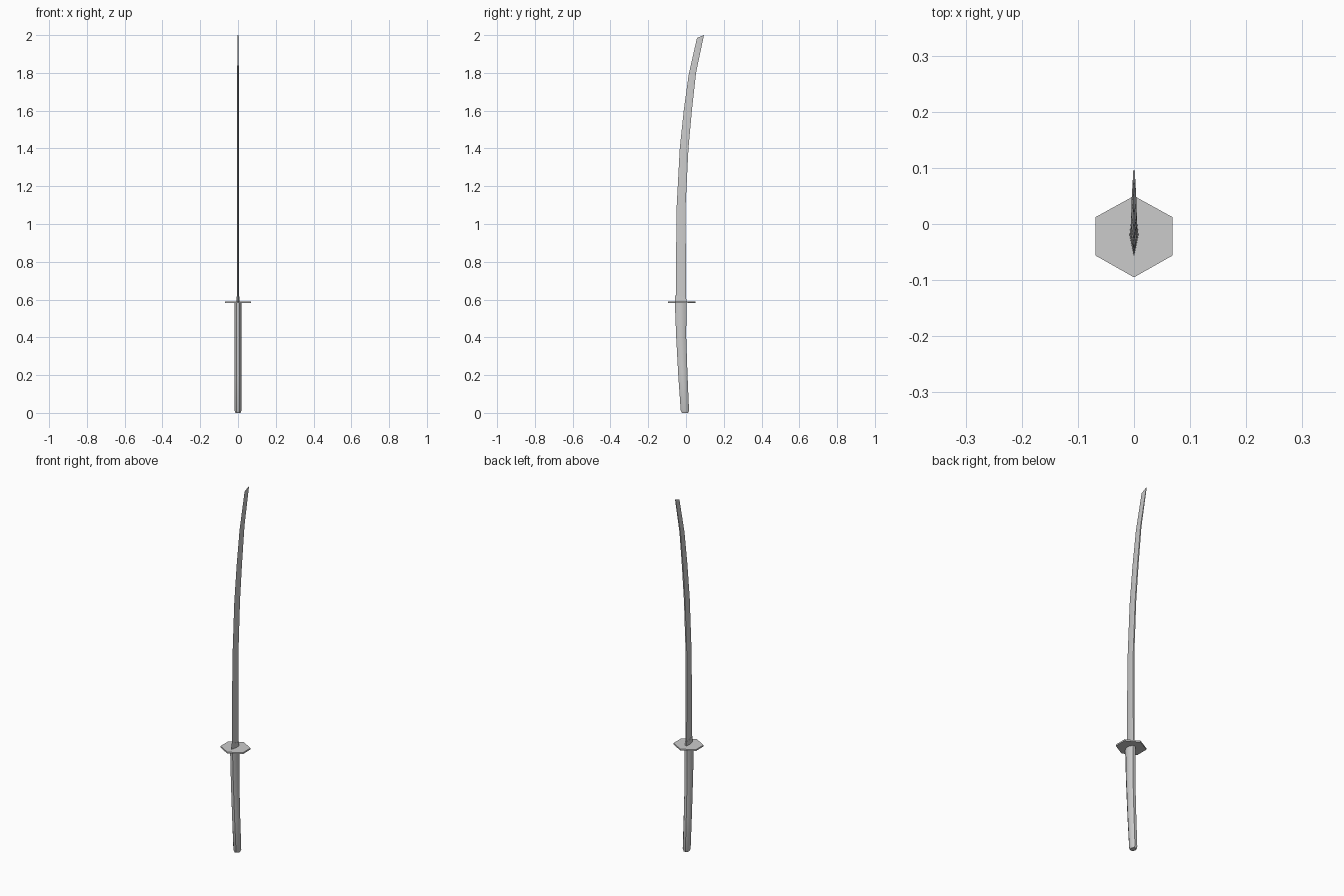
import bpy, bmesh, math

if "Cube" in bpy.data.objects:
    bpy.data.objects.remove(bpy.data.objects["Cube"])


def loft(name, rings, smooth=True):
    """Skin a list of equal-length point rings and cap both ends."""
    bm = bmesh.new()
    loops = [[bm.verts.new(p) for p in ring] for ring in rings]
    n = len(loops[0])
    for a, b in zip(loops, loops[1:]):
        for i in range(n):
            j = (i + 1) % n
            bm.faces.new((a[i], a[j], b[j], b[i]))
    bm.faces.new(loops[0][::-1])
    bm.faces.new(loops[-1])
    bmesh.ops.recalc_face_normals(bm, faces=bm.faces[:])
    me = bpy.data.meshes.new(name)
    bm.to_mesh(me)
    bm.free()
    ob = bpy.data.objects.new(name, me)
    bpy.context.collection.objects.link(ob)
    if smooth:
        bpy.ops.object.select_all(action='DESELECT')
        ob.select_set(True)
        bpy.context.view_layer.objects.active = ob
        bpy.ops.object.shade_smooth_by_angle(angle=math.radians(40))
    return ob


def blade_ring(edge, spine, z_edge, z_spine, t):
    """Wedge section: sharp edge at -y, ridge line, narrower spine at +y."""
    def at(f, x):
        return (x, edge + (spine - edge) * f, z_edge + (z_spine - z_edge) * f)
    return [at(0, 0), at(0.65, t), at(1, t * 0.7), at(1, -t * 0.7), at(0.65, -t)]


def oval_ring(y0, y1, z, w, sides=8):
    """Oval section spanning y0..y1 with half width w."""
    c, r = (y0 + y1) / 2, (y1 - y0) / 2
    k = math.cos(math.pi / sides)
    angles = [2 * math.pi * (i + 0.5) / sides for i in range(sides)]
    return [(w * math.cos(a) / k, c + r * math.sin(a) / k, z) for a in angles]


# Curved blade: edge y, spine y, edge z, spine z, half thickness
stations = [(-0.053, 0.0, 0.59, 0.59, 0.006), (-0.053, -0.001, 0.80, 0.80, 0.006),
            (-0.049, -0.002, 1.10, 1.10, 0.0055), (-0.033, 0.013, 1.40, 1.40, 0.005),
            (-0.012, 0.031, 1.60, 1.60, 0.005), (0.014, 0.053, 1.79, 1.80, 0.0045),
            (0.058, 0.095, 1.985, 2.0, 0.002)]
loft("blade", [blade_ring(*s) for s in stations])

# Collar at the blade root
loft("blade_collar", [blade_ring(-0.059, 0.002, 0.585, 0.585, 0.008),
                      blade_ring(-0.057, 0.001, 0.622, 0.612, 0.007)])

# Thin hexagonal guard
hexagon = [(0, 0.05), (0.069, 0.012), (0.069, -0.056),
           (0, -0.095), (-0.069, -0.056), (-0.069, 0.012)]
loft("guard", [[(x, y, z) for x, y in hexagon] for z in (0.581, 0.589)])

# Curved handle with a bevelled pommel end
grip = [(-0.022, 0.011, 0.0, 0.014), (-0.028, 0.016, 0.012, 0.018),
        (-0.041, 0.008, 0.20, 0.018), (-0.052, 0.001, 0.40, 0.018),
        (-0.059, 0.002, 0.583, 0.018)]
loft("handle", [oval_ring(*g) for g in grip])
